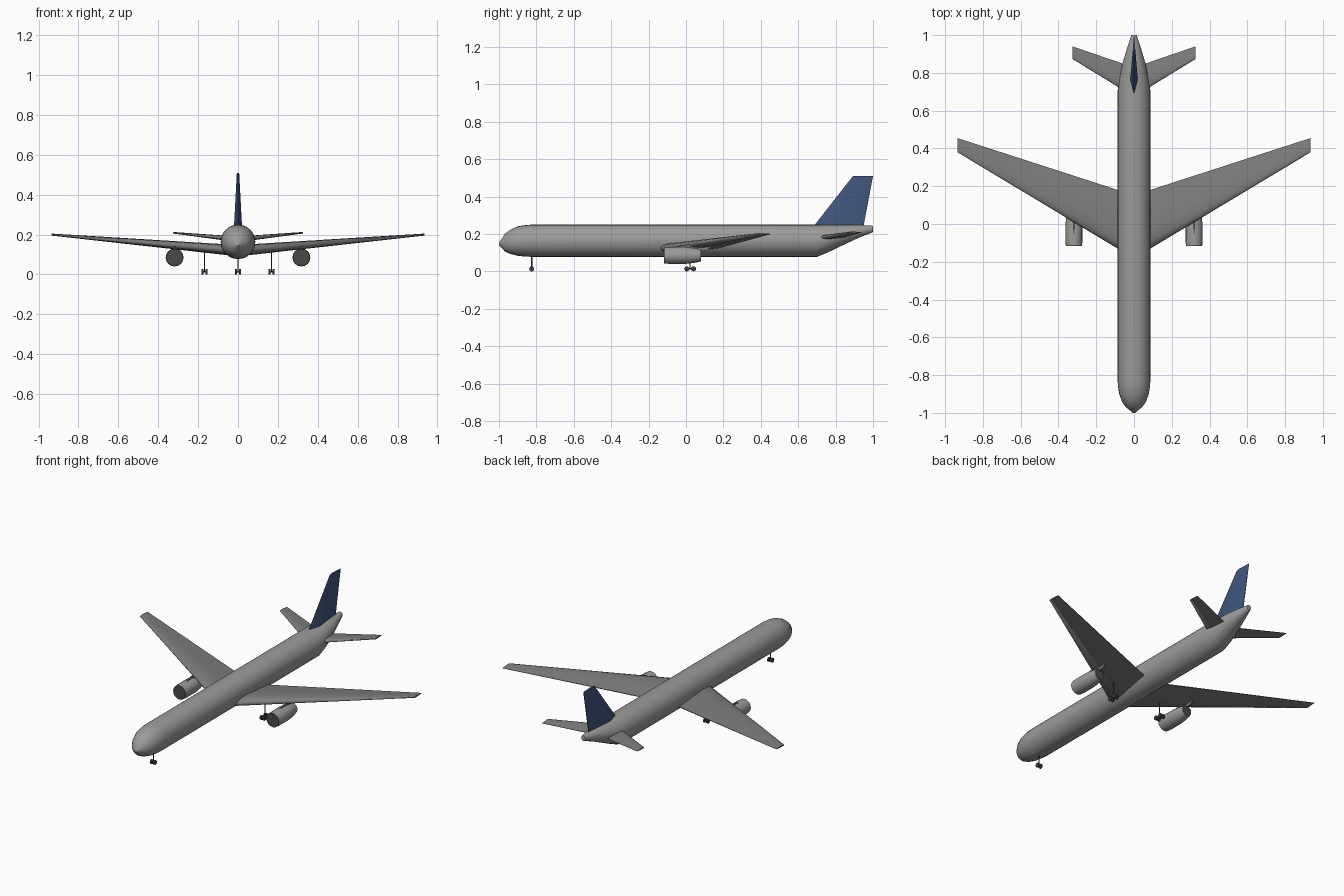
import bpy, bmesh, math
from mathutils import Vector

if "Cube" in bpy.data.objects:
    bpy.data.objects.remove(bpy.data.objects["Cube"])


def material(name, rgb):
    m = bpy.data.materials.new(name)
    m.diffuse_color = (*rgb, 1)
    m.use_nodes = True
    m.node_tree.nodes["Principled BSDF"].inputs["Base Color"].default_value = m.diffuse_color
    return m


BLUE = material("tail_blue", (0.052, 0.094, 0.21))
GREY = material("body_grey", (0.33, 0.33, 0.325))
WING = material("wing_grey", (0.21, 0.21, 0.21))
DARK = material("intake_grey", (0.065, 0.065, 0.065))
TYRE = material("tyre_grey", (0.05, 0.05, 0.05))


def finish(name, bm, mat=GREY, mirror=False, angle=35):
    bmesh.ops.recalc_face_normals(bm, faces=bm.faces[:])
    me = bpy.data.meshes.new(name)
    bm.to_mesh(me)
    bm.free()
    ob = bpy.data.objects.new(name, me)
    bpy.context.collection.objects.link(ob)
    me.materials.append(mat)
    bpy.ops.object.select_all(action='DESELECT')
    ob.select_set(True)
    bpy.context.view_layer.objects.active = ob
    bpy.ops.object.shade_smooth_by_angle(angle=math.radians(angle))
    if mirror:
        ob.modifiers.new("mirror", 'MIRROR')
    return ob


def loft(name, rings, **kw):
    """Skin a closed surface through equal-sized rings of points."""
    bm = bmesh.new()
    rows = [[bm.verts.new(p) for p in r] for r in rings]
    n = len(rows[0])
    for a, b in zip(rows, rows[1:]):
        for i in range(n):
            j = (i + 1) % n
            bm.faces.new((a[i], a[j], b[j], b[i]))
    bm.faces.new(rows[0])
    bm.faces.new(rows[-1])
    return finish(name, bm, **kw)


def oval(x, y, w, low, high, n=24):
    """Ellipse ring in the xz plane."""
    c, h = (low + high) / 2, (high - low) / 2
    return [(x + w * math.cos(2 * math.pi * i / n), y,
             c + h * math.sin(2 * math.pi * i / n)) for i in range(n)]


def tube(name, p, q, r, n=12, **kw):
    """Cylinder from p to q."""
    p, q = Vector(p), Vector(q)
    rot = (q - p).to_track_quat('Z', 'Y')
    circle = [rot @ Vector((r * math.cos(2 * math.pi * i / n),
                            r * math.sin(2 * math.pi * i / n), 0)) for i in range(n)]
    return loft(name, [[p + c for c in circle], [q + c for c in circle]], **kw)


# Airfoil: chord fraction, thickness fraction
FOIL = [(0, 0), (0.03, 0.24), (0.12, 0.42), (0.3, 0.5), (0.6, 0.3), (1, 0.04),
        (1, -0.04), (0.6, -0.3), (0.3, -0.5), (0.12, -0.42), (0.03, -0.24)]


def foil(x, lead, trail, z, thick):
    return [(x, lead + (trail - lead) * c, z + thick * t) for c, t in FOIL]


# Fuselage: y, half width, bottom, top
body = [(-1, 0.006, 0.14, 0.152), (-0.968, 0.045, 0.106, 0.2),
        (-0.94, 0.064, 0.093, 0.222), (-0.90, 0.078, 0.083, 0.24),
        (-0.86, 0.085, 0.079, 0.247), (-0.82, 0.087, 0.077, 0.25),
        (0.70, 0.087, 0.077, 0.25), (0.76, 0.080, 0.102, 0.25),
        (0.85, 0.061, 0.145, 0.249), (0.93, 0.037, 0.182, 0.248),
        (1, 0.014, 0.21, 0.243)]
loft("fuselage", [oval(0, *s) for s in body])

# Main wings and tailplane
loft("main_wing", [foil(0.02, -0.17, 0.159, 0.121, 0.056),
                   foil(0.935, 0.38, 0.455, 0.2, 0.01)],
     mat=WING, mirror=True, angle=80)
loft("tailplane", [foil(0.01, 0.68, 0.832, 0.177, 0.028),
                   foil(0.325, 0.873, 0.94, 0.209, 0.008)],
     mat=WING, mirror=True, angle=80)


# Tail fin with a simple wedge section
def fin_ring(z, lead, trail, half):
    section = [(0, 0), (0.3, 1), (1, 0.08), (1, -0.08), (0.3, -1)]
    return [(half * t, lead + (trail - lead) * c, z) for c, t in section]


loft("tail_fin", [fin_ring(0.225, 0.67, 0.946, 0.021),
                  fin_ring(0.51, 0.893, 1.0, 0.006)], mat=BLUE)

# Engines: y, radius
EX, EZ = 0.318, 0.085
cowl = [(-0.115, 0.043), (-0.09, 0.045), (0.0, 0.045), (0.05, 0.039), (0.08, 0.032)]
loft("engine", [oval(EX, y, r, EZ - r, EZ + r, 16) for y, r in cowl], mirror=True)
for name, y, r in (("engine_intake", -0.1155, 0.0428), ("engine_exhaust", 0.0805, 0.031)):
    tube(name, (EX, y - 0.001, EZ), (EX, y + 0.001, EZ), r, 16, mat=DARK, mirror=True)

# Engine pylons
side = [(-0.06, 0.125), (-0.04, 0.135), (0.03, 0.146), (0.15, 0.145), (0.11, 0.11), (0, 0.11)]
loft("engine_pylon", [[(EX + dx, y, z) for y, z in side]
                      for dx in (-0.004, 0.004)], mat=WING, mirror=True)


# Landing gear
def wheel(name, x, y, **kw):
    tube(name, (x - 0.005, y, 0.0135), (x + 0.005, y, 0.0135), 0.0135, 14,
         mat=TYRE, **kw)


tube("nose_gear_strut", (0, -0.825, 0.0135), (0, -0.825, 0.09), 0.003, mat=DARK)
tube("nose_gear_axle", (-0.01, -0.825, 0.0135), (0.01, -0.825, 0.0135), 0.003, mat=DARK)
wheel("nose_wheel", 0.01, -0.825, mirror=True)

GX = 0.168
tube("main_gear_strut", (GX, 0.022, 0.0135), (GX, 0.022, 0.125), 0.003,
     mat=DARK, mirror=True)
tube("main_gear_beam", (GX, 0.004, 0.0135), (GX, 0.04, 0.0135), 0.003,
     mat=DARK, mirror=True)
for y in (0.004, 0.04):
    tube("main_gear_axle", (GX - 0.01, y, 0.0135), (GX + 0.01, y, 0.0135), 0.003,
         mat=DARK, mirror=True)
    for dx in (-0.01, 0.01):
        wheel("main_wheel", GX + dx, y, mirror=True)
